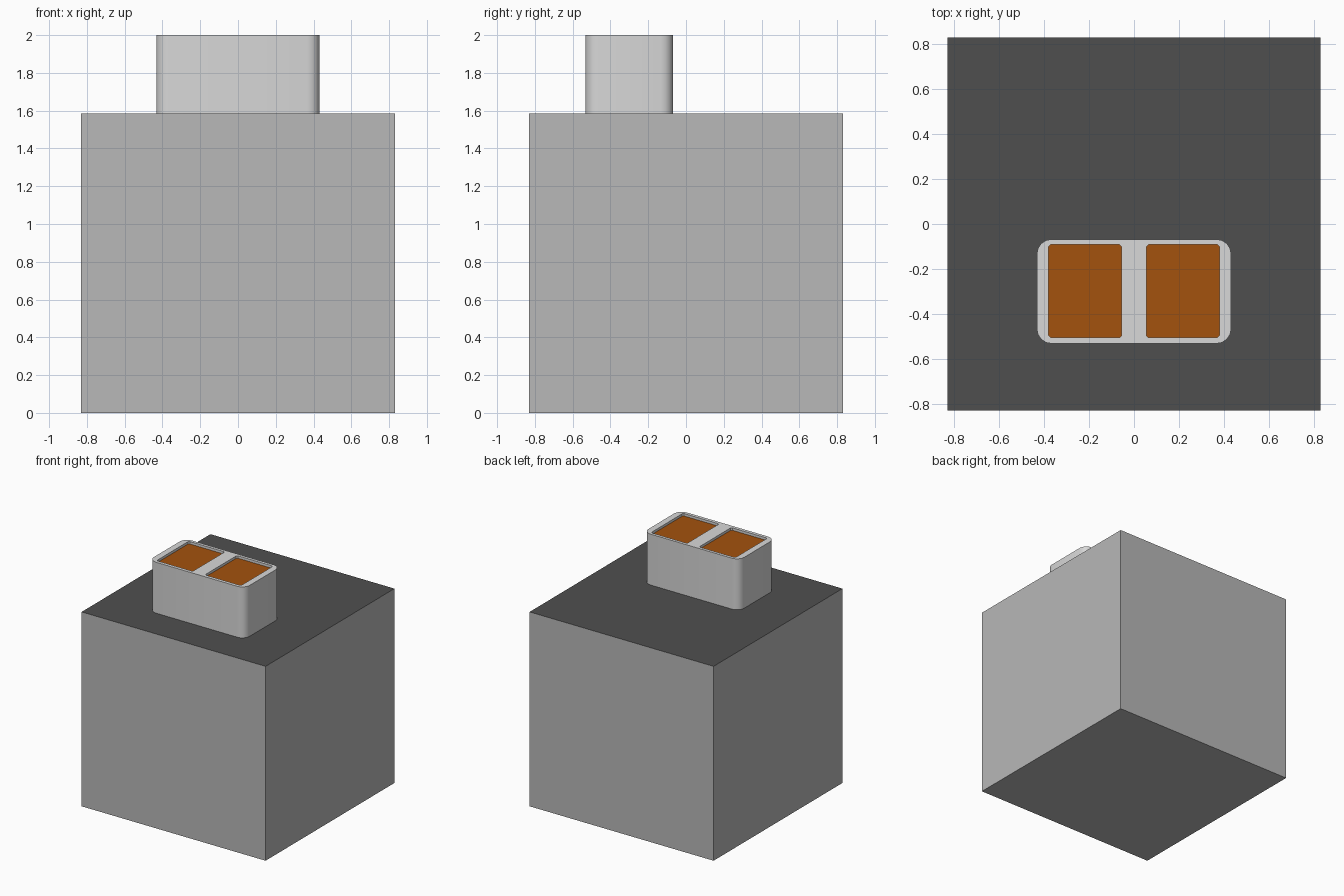
import bpy, bmesh
from mathutils import Vector

if "Cube" in bpy.data.objects:
    bpy.data.objects.remove(bpy.data.objects["Cube"])


def material(name, rgb):
    """Flat colour given as sRGB 0-255, stored as linear."""
    lin = [((c / 255 + 0.055) / 1.055) ** 2.4 if c > 10 else c / 255 / 12.92 for c in rgb]
    m = bpy.data.materials.new(name)
    m.diffuse_color = (*lin, 1)
    m.use_nodes = True
    m.node_tree.nodes["Principled BSDF"].inputs["Base Color"].default_value = m.diffuse_color
    return m


wall_grey = material("wall grey", (184, 184, 184))
roof_dark = material("roof dark grey", (79, 79, 79))
pale_grey = material("pale grey", (216, 216, 216))
orange = material("burnt orange", (163, 82, 13))


def box(name, lo, hi, radius=0, segments=1, mats=()):
    """Box between two corners, with optionally rounded vertical edges."""
    lo, hi = Vector(lo), Vector(hi)
    bm = bmesh.new()
    bmesh.ops.create_cube(bm, size=1)
    for v in bm.verts:
        v.co = (lo + hi) / 2 + v.co * (hi - lo)
    if radius:
        upright = [e for e in bm.edges if abs(e.verts[0].co.z - e.verts[1].co.z) > 0.01]
        bmesh.ops.bevel(bm, geom=upright, offset=radius, segments=segments,
                        profile=0.5, affect='EDGES')
    bmesh.ops.recalc_face_normals(bm, faces=bm.faces)
    mesh = bpy.data.meshes.new(name)
    bm.to_mesh(mesh)
    bm.free()
    for m in mats:
        mesh.materials.append(m)
    ob = bpy.data.objects.new(name, mesh)
    bpy.context.collection.objects.link(ob)
    return ob


ROOF, TOP, DEPTH = 1.585, 2.0, 0.02

# Main block with a dark top face
block = box("main_block", (-0.83, -0.83, 0), (0.83, 0.83, ROOF), mats=(wall_grey, roof_dark))
for p in block.data.polygons:
    p.material_index = 1 if p.normal.z > 0.9 else 0

# Rounded stack
stack = box("stack", (-0.432, -0.532, ROOF - 0.01), (0.432, -0.068, TOP), 0.065, 4,
            mats=(pale_grey, orange))

# Two shallow openings cut into the stack top
for side, x in (("left", -0.2175), ("right", 0.2175)):
    cutter = box(f"{side}_opening_cutter", (x - 0.163, -0.505, TOP - DEPTH),
                 (x + 0.163, -0.092, TOP + 0.1), 0.01, 1, mats=(pale_grey,))
    mod = stack.modifiers.new(f"{side} opening", 'BOOLEAN')
    mod.operation, mod.solver, mod.object = 'DIFFERENCE', 'EXACT', cutter
    bpy.context.view_layer.objects.active = stack
    bpy.ops.object.modifier_apply(modifier=mod.name)
    bpy.data.objects.remove(cutter)

# Orange floors of the openings
for p in stack.data.polygons:
    p.material_index = 1 if p.normal.z > 0.9 and p.center.z < TOP - DEPTH / 2 else 0

bpy.ops.object.select_all(action='DESELECT')
stack.select_set(True)
bpy.context.view_layer.objects.active = stack
bpy.ops.object.shade_smooth_by_angle()
